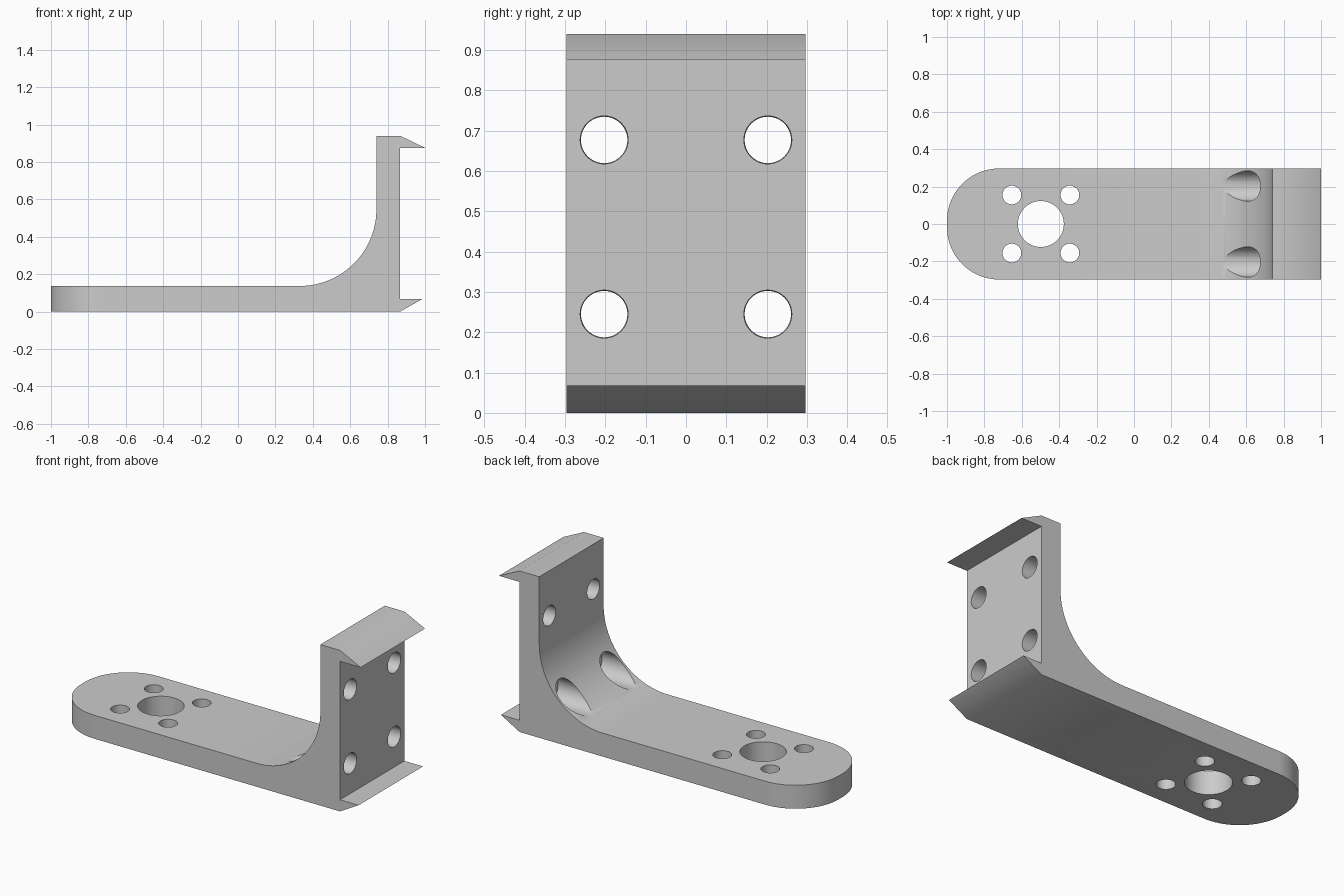
import bpy
import bmesh
from math import sin, cos, pi
from mathutils import Vector

if "Cube" in bpy.data.objects:
    bpy.data.objects.remove(bpy.data.objects["Cube"], do_unlink=True)

HALF_WIDTH = 0.297
PLATE_TOP = 0.137
WALL_IN, WALL_OUT = 0.74, 0.867
FILLET = 0.41

grey = bpy.data.materials.new("plain grey")
grey.use_nodes = True
colour = (0.6, 0.6, 0.6, 1)
grey.diffuse_color = colour
grey.node_tree.nodes["Principled BSDF"].inputs["Base Color"].default_value = colour


def add_object(name, bm):
    bmesh.ops.recalc_face_normals(bm, faces=bm.faces)
    mesh = bpy.data.meshes.new(name)
    bm.to_mesh(mesh)
    bm.free()
    mesh.materials.append(grey)
    obj = bpy.data.objects.new(name, mesh)
    bpy.context.collection.objects.link(obj)
    return obj


# Bracket side profile: plate, lower lip, wall, upper lip, inner fillet
profile = [(-1, 0), (WALL_OUT, 0), (0.987, 0.068), (WALL_OUT, 0.068),
           (WALL_OUT, 0.876), (1, 0.876), (WALL_OUT, 0.94), (WALL_IN, 0.94)]
steps = 24
for i in range(steps + 1):
    a = pi / 2 * i / steps
    profile.append((WALL_IN - FILLET + FILLET * cos(a),
                    PLATE_TOP + FILLET - FILLET * sin(a)))
profile.append((-1, PLATE_TOP))

bm = bmesh.new()
face = bm.faces.new([bm.verts.new((x, -HALF_WIDTH, z)) for x, z in profile])
ext = bmesh.ops.extrude_face_region(bm, geom=[face])
moved = [v for v in ext["geom"] if isinstance(v, bmesh.types.BMVert)]
bmesh.ops.translate(bm, verts=moved, vec=(0, 2 * HALF_WIDTH, 0))

# Round the free end of the plate
corners = [e for e in bm.edges
           if all(v.co.x < -0.99 for v in e.verts)
           and abs(e.verts[0].co.y - e.verts[1].co.y) < 0.01]
bmesh.ops.bevel(bm, geom=corners, offset=0.28, segments=20,
                profile=0.5, affect='EDGES')
bracket = add_object("bracket", bm)


def drill(start, end, radius, end_radius=None):
    """Cut a round hole along the line from start to end."""
    start, end = Vector(start), Vector(end)
    axis = end - start
    bm = bmesh.new()
    bmesh.ops.create_cone(bm, cap_ends=True, segments=48, radius1=radius,
                          radius2=end_radius or radius, depth=axis.length)
    turn = Vector((0, 0, 1)).rotation_difference(axis).to_matrix()
    bmesh.ops.rotate(bm, verts=bm.verts, matrix=turn)
    bmesh.ops.translate(bm, verts=bm.verts, vec=(start + end) / 2)
    cutter = add_object("hole_cutter", bm)
    mod = bracket.modifiers.new("hole", 'BOOLEAN')
    mod.operation = 'DIFFERENCE'
    mod.solver = 'EXACT'
    mod.object = cutter
    bpy.context.view_layer.objects.active = bracket
    bpy.ops.object.modifier_apply(modifier=mod.name)
    bpy.data.objects.remove(cutter, do_unlink=True)


# Hub hole and four screw holes through the plate
hub_x = -0.498
drill((hub_x, 0, -0.1), (hub_x, 0, 0.3), 0.123)
for sx in (-1, 1):
    for sy in (-1, 1):
        x, y = hub_x + sx * 0.155, sy * 0.155
        drill((x, y, -0.1), (x, y, 0.3), 0.05)

# Wall holes, with clearance bores through the fillet for the lower pair
for y in (-0.203, 0.203):
    drill((0.3, y, 0.245), (WALL_IN, y, 0.245), 0.081)
    for z in (0.245, 0.677):
        drill((0.7, y, z), (0.9, y, z), 0.057, 0.06)

bpy.ops.object.select_all(action='DESELECT')
bracket.select_set(True)
bpy.context.view_layer.objects.active = bracket
bpy.ops.object.shade_smooth_by_angle(angle=pi / 6)
